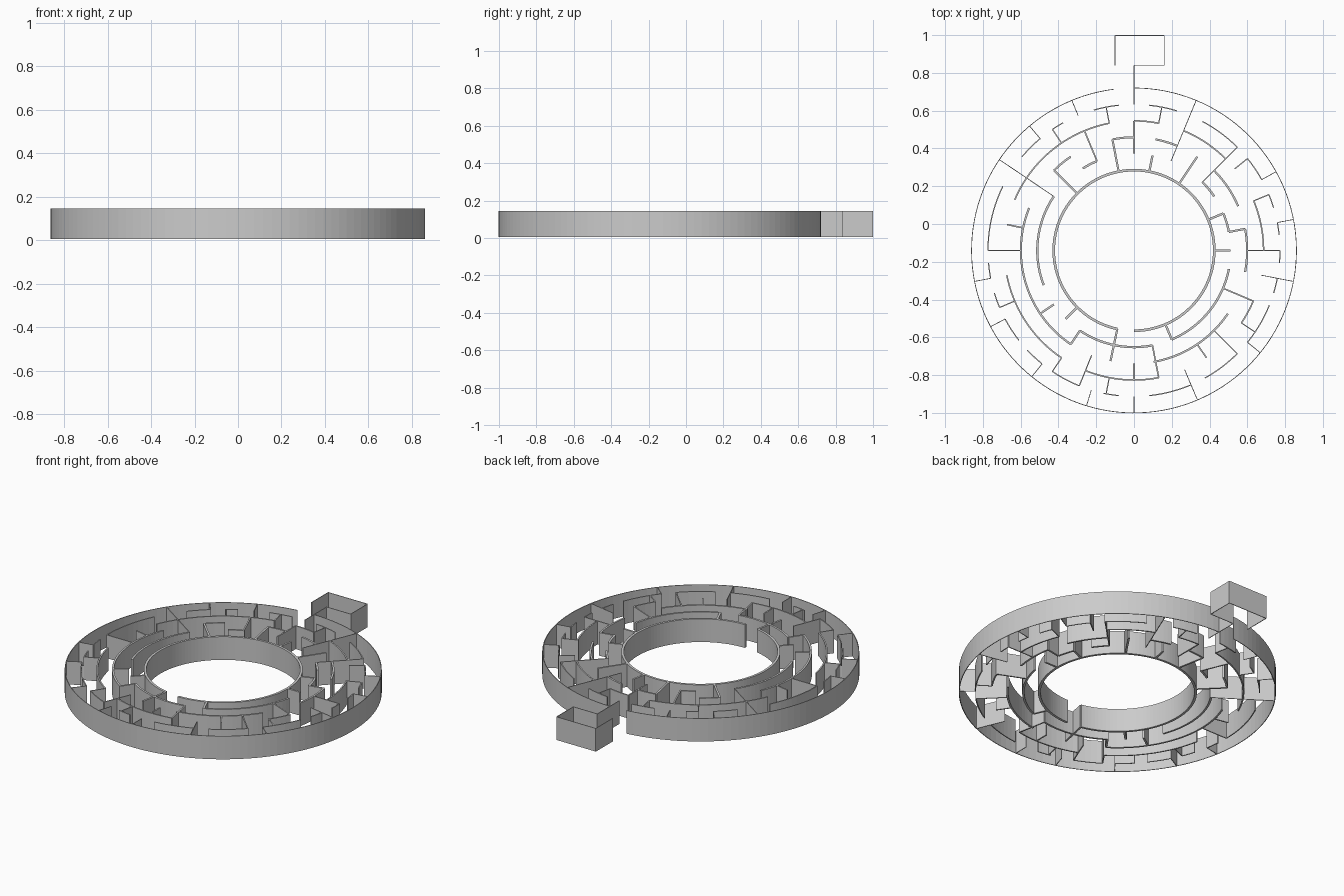
import bpy, bmesh
from math import radians, cos, sin, ceil
from mathutils import Vector

if "Cube" in bpy.data.objects:
    bpy.data.objects.remove(bpy.data.objects["Cube"])

CY = -0.14                                   # centre of the maze in y
RING = [0.425, 0.512, 0.599, 0.686, 0.773, 0.86]
THICK = [0.014, 0.012, 0.011, 0.008, 0.006, 0.004]
Z0, Z1 = 0.006, 0.145


def strip(bm, left, right):
    """Closed upright wall between two plan outlines."""
    rows = []
    for l, r in zip(left, right):
        rows.append([bm.verts.new((p[0], p[1], z)) for p, z in
                     ((l, Z0), (r, Z0), (r, Z1), (l, Z1))])
    for a, b in zip(rows, rows[1:]):
        for i in range(4):
            j = (i + 1) % 4
            bm.faces.new((a[i], a[j], b[j], b[i]))
    bm.faces.new(rows[0][::-1])
    bm.faces.new(rows[-1])


def polar(r, deg):
    return (r * cos(radians(deg)), CY + r * sin(radians(deg)))


def straight(bm, p, q, t):
    p, q = Vector(p), Vector(q)
    d = (q - p).normalized()
    n = Vector((-d.y, d.x)) * t / 2
    strip(bm, [p + n, q + n], [p - n, q - n])


def finish(bm, name):
    bmesh.ops.recalc_face_normals(bm, faces=bm.faces)
    me = bpy.data.meshes.new(name)
    bm.to_mesh(me)
    bm.free()
    ob = bpy.data.objects.new(name, me)
    bpy.context.collection.objects.link(ob)


def arcs(name, k, spans):
    bm = bmesh.new()
    for a, b in spans:
        n = max(2, ceil(abs(b - a) / 2.8))
        angs = [a + (b - a) * i / n for i in range(n + 1)]
        h = THICK[k] / 2
        strip(bm, [polar(RING[k] - h, g) for g in angs],
              [polar(RING[k] + h, g) for g in angs])
    finish(bm, name)


def radials(name, k, walls):
    """Radial walls starting on ring k: (angle, end ring)."""
    bm = bmesh.new()
    for ang, end in walls:
        straight(bm, polar(RING[k], ang), polar(RING[end], ang), THICK[end])
    finish(bm, name)


# Concentric walls, from the inside out
arcs("inner_ring", 0, [(-90, 258)])
arcs("ring_walls_1", 1, [(236, 281), (146, 201), (293, 349), (11, 22.5),
                         (34, 45), (112.5, 122)])
arcs("ring_walls_2", 2, [(158, 236), (280, 326), (-11, 11), (23, 45),
                         (67.5, 79), (90, 101), (124, 135)])
arcs("ring_walls_3", 3, [(191, 236), (248, 281), (326, 337), (0, 22.5),
                         (45, 67.5), (79, 90), (101, 157)])
arcs("ring_walls_4", 4, [
    (236, 248), (299, 315), (321, 338), (-5, 0), (343, 349), (17, 22.5),
    (6, 11), (29, 39), (45, 62), (73, 84), (96, 106), (119, 124),
    (130, 140), (154, 180), (185, 191), (197, 203), (208, 218),
    (223, 231), (258, 264), (276, 293)])
arcs("outer_ring", 5, [(97, 450)])           # gap is the doorway

# Radial walls, grouped by the ring they start from
radials("spokes_0", 0, [(258, 2), (225, 1), (293, 1), (0, 1), (22.5, 1),
                        (56, 2), (79, 1), (101, 2), (135, 2)])
radials("spokes_1", 1, [(236, 2), (214, 2), (281, 3), (337, 3), (11, 2),
                        (45, 4), (67.5, 5), (90, 3), (112.5, 3), (146, 5)])
radials("spokes_2", 2, [(248, 4), (270, 3), (304, 3), (315, 4), (0, 4),
                        (180, 4), (168.5, 3)])
radials("spokes_3", 3, [(236, 4), (326, 4), (349, 5), (22.5, 4), (79, 4),
                        (101, 4), (124, 4), (203, 4), (259, 4), (293, 5),
                        (39, 4)])
radials("spokes_4", 4, [(321, 5), (11, 5), (29, 5), (90, 5), (112.5, 5),
                        (130, 5), (191, 5), (208, 5), (231, 5), (253, 5),
                        (270, 5)])

# Open-topped entrance room behind the doorway
bm = bmesh.new()
path = [(0, 0.72), (0, 0.84), (0.16, 0.84), (0.16, 0.998), (-0.1, 0.998), (-0.1, 0.84)]
for p, q in zip(path, path[1:]):
    straight(bm, p, q, 0.004)
finish(bm, "entrance_room")
